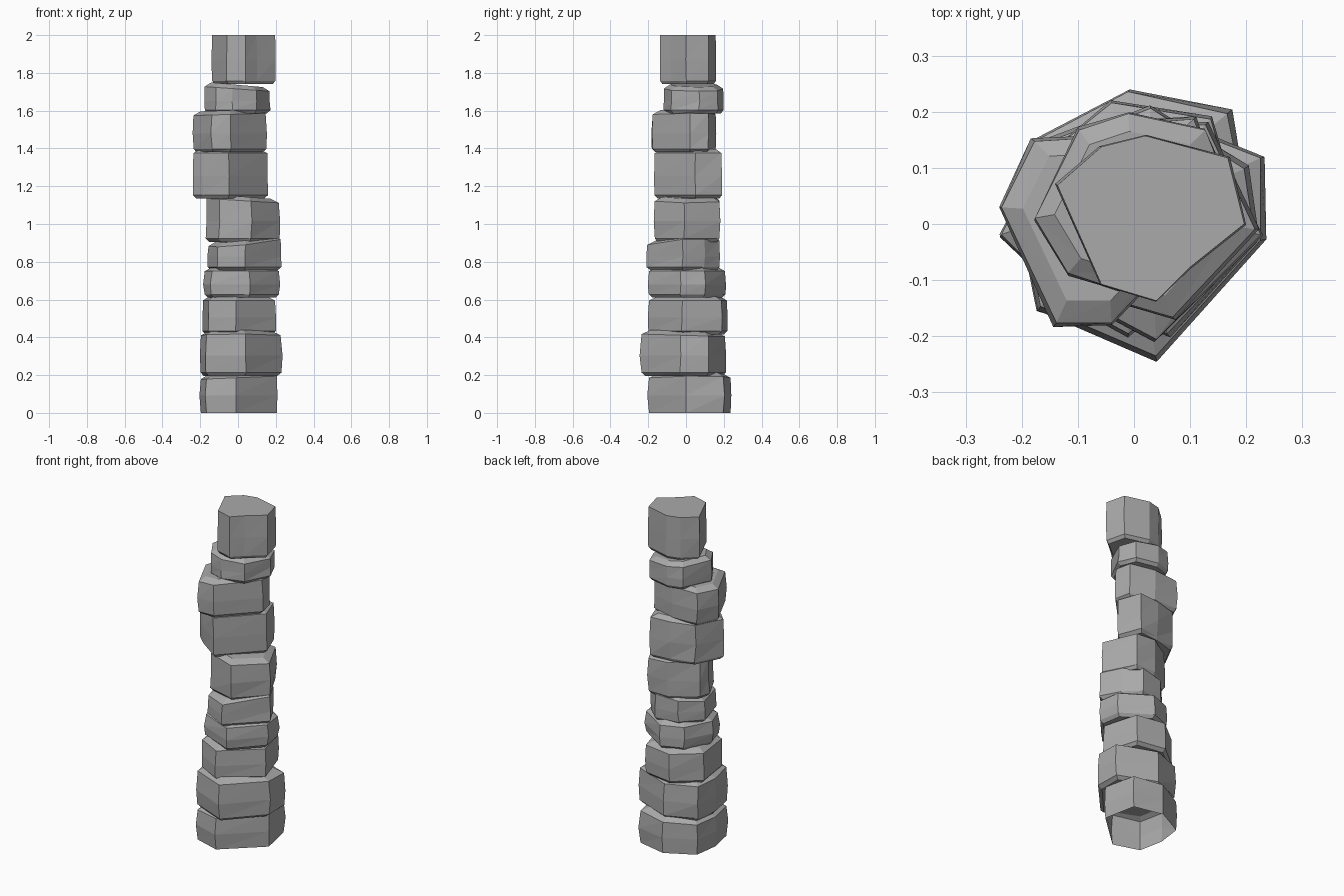
import bpy
import bmesh
import random
from mathutils import Vector

random.seed(4)

cube = bpy.data.objects.get("Cube")
if cube:
    bpy.data.objects.remove(cube, do_unlink=True)


def make_material(name, color):
    mat = bpy.data.materials.new(name)
    mat.use_nodes = True
    mat.diffuse_color = color
    for node in mat.node_tree.nodes:
        if node.type == "BSDF_PRINCIPLED":
            node.inputs["Base Color"].default_value = color
    return mat


stone_grey = make_material("stone grey", (0.4, 0.4, 0.4, 1))


def stone(name, bottom, top, outline, bulge=1.0, tilt=0.0, lean=0.0,
          open_base=False, ledge=0.022, rough=0.004):
    """Rough-hewn drum: an outline (in hundredths) lofted through rings.

    bulge widens the waist; tilt and lean slope the upper rim along x and y;
    ledge is how far the top rises inside the rim.
    """
    points = [Vector((x, y, 0)) / 100 for x, y in outline]
    centre = sum(points, Vector()) / len(points)
    # (height, outline scale) from the undercut foot to the rim and sloping ledge
    profile = [(bottom, 0.9), (bottom + 0.018, 0.99),
               ((bottom + top) / 2, bulge), (top, 0.98)]
    if open_base:
        profile = [(bottom, 0.98)] + profile[2:]
    if ledge:
        profile.append((top + ledge, 0.78))
    bm = bmesh.new()
    rings = []
    for z, scale in profile:
        ring = []
        for p in points:
            co = centre + (p - centre) * scale
            if bottom < z < top:
                co.x += random.uniform(-rough, rough)
                co.y += random.uniform(-rough, rough)
            co.z = z
            if z >= top:
                co.z += tilt * (p.x - centre.x) + lean * (p.y - centre.y)
            ring.append(bm.verts.new(co))
        rings.append(ring)
    if not open_base:
        bm.faces.new(list(reversed(rings[0])))
    bm.faces.new(rings[-1])
    count = len(points)
    for low, high in zip(rings, rings[1:]):
        for i in range(count):
            j = (i + 1) % count
            bm.faces.new((low[i], low[j], high[j]))
            bm.faces.new((low[i], high[j], high[i]))
    mesh = bpy.data.meshes.new(name)
    bm.to_mesh(mesh)
    bm.free()
    mesh.materials.append(stone_grey)
    obj = bpy.data.objects.new(name, mesh)
    bpy.context.collection.objects.link(obj)


# Lower shaft: the widest drums, hollow underneath
stone("base_stone", 0, 0.185,
      [(-17, -15), (-1, -20), (21, 0), (17, 20), (-1, 24), (-18, 15), (-20, 0)],
      bulge=1.01, tilt=0.04, open_base=True)
stone("second_stone", 0.195, 0.41,
      [(-17, -15), (4, -24), (23, -3), (23, 12), (0, 21), (-18, 14), (-20, 0)],
      bulge=1.01, lean=-0.03)
stone("third_stone", 0.415, 0.595,
      [(-16, -12), (-1, -20), (20, -2), (14, 19), (-4, 22), (-19, 10)])

# Middle shaft: thin drums and the first tall one
stone("fourth_stone", 0.61, 0.75,
      [(-14, -11), (6, -20), (22, -3), (20, 10), (3, 21), (-10, 16), (-18, 0)],
      bulge=1.02)
stone("fifth_stone", 0.755, 0.9,
      [(-11, -13), (4, -21), (23, -2), (17, 10), (8, 18), (-6, 16), (-16, 5)],
      tilt=0.1, lean=0.05)
stone("sixth_stone", 0.905, 1.125,
      [(-10, -12), (7, -17), (22, -1), (13, 18), (0, 18), (-15, 8), (-17, 2)],
      tilt=-0.06)

# Upper shaft: drums shifted to one side
stone("seventh_stone", 1.135, 1.375,
      [(-24, -2), (-19, -7), (-5, -17), (16, 5), (11, 19), (-2, 18), (-16, 14)])
stone("eighth_stone", 1.38, 1.58,
      [(-24, 3), (-14, -18), (-4, -18), (15, 2), (13, 12), (-2, 16), (-18, 15)],
      tilt=0.03)
stone("neck_stone", 1.585, 1.715,
      [(-18, 1), (-12, -9), (-3, -12), (10, -8), (17, 7), (13, 17), (-1, 20), (-10, 17)],
      tilt=-0.07)

# Flat broken top
stone("top_stone", 1.74, 2.0,
      [(-14, 7), (-6, -11), (4, -14), (10, -8), (20, 0), (17, 12), (2, 16), (-6, 14)],
      ledge=0, rough=0.002)
